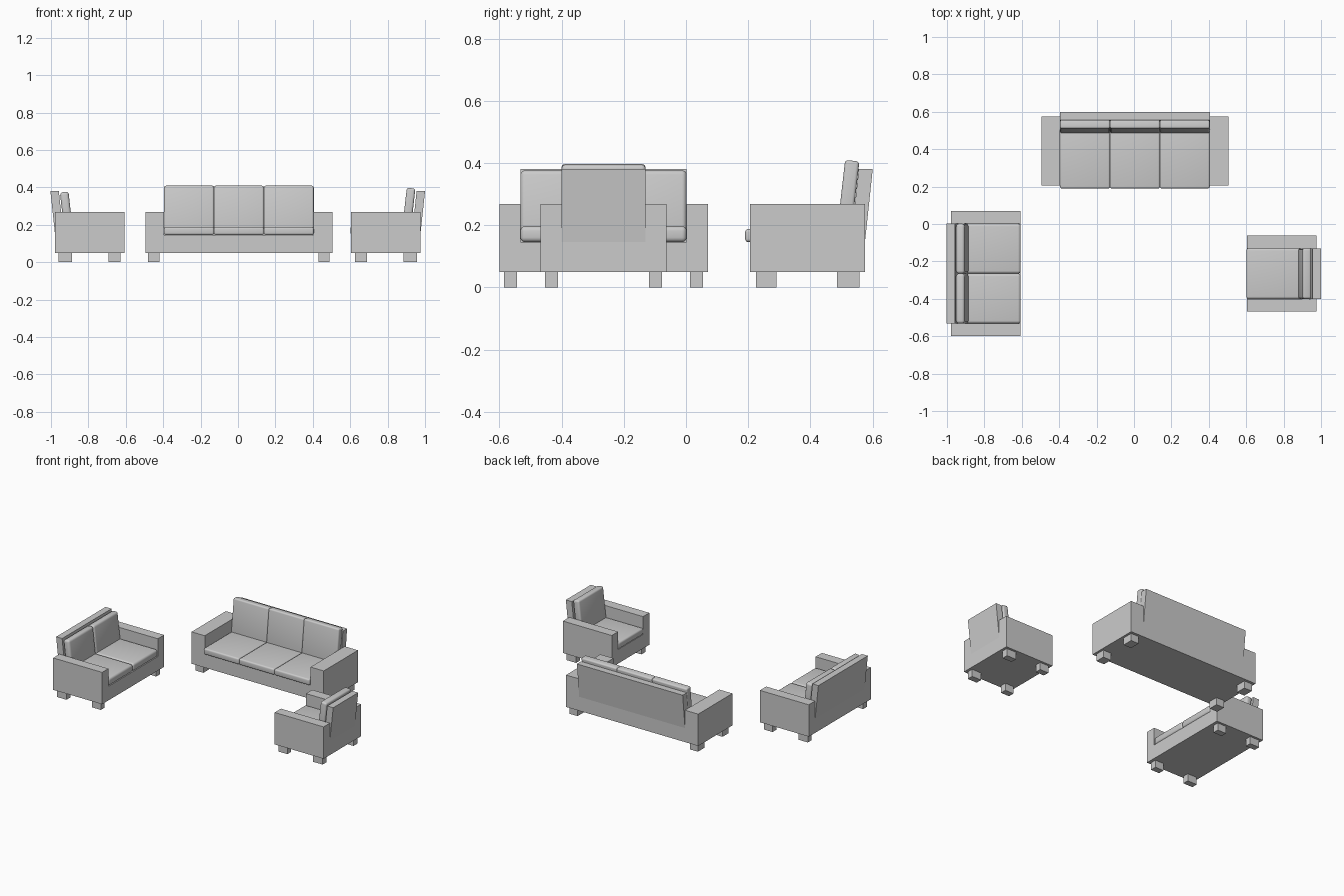
import bpy, bmesh
from math import radians
from mathutils import Matrix, Vector

if "Cube" in bpy.data.objects:
    bpy.data.objects.remove(bpy.data.objects["Cube"])

DEPTH, FLOOR, SEAT_Z, ARM_Z = 0.37, 0.05, 0.146, 0.268


def finish(name, bm, frame):
    bmesh.ops.recalc_face_normals(bm, faces=bm.faces)
    bm.transform(frame)
    me = bpy.data.meshes.new(name)
    bm.to_mesh(me)
    bm.free()
    ob = bpy.data.objects.new(name, me)
    bpy.context.collection.objects.link(ob)
    return ob


def box(name, frame, lo, hi):
    lo, hi = Vector(lo), Vector(hi)
    bm = bmesh.new()
    bmesh.ops.create_cube(bm, size=1)
    bm.transform(Matrix.Translation((lo + hi) / 2) @ Matrix.Diagonal((*(hi - lo), 1)))
    return finish(name, bm, frame)


def cushion(name, frame, center, size, radius, tilt=0):
    bm = bmesh.new()
    bmesh.ops.create_cube(bm, size=1)
    bm.transform(Matrix.Diagonal((*size, 1)))
    bmesh.ops.bevel(bm, geom=bm.edges[:], offset=radius, segments=4,
                    profile=0.5, affect='EDGES')
    bm.transform(Matrix.Translation(center) @ Matrix.Rotation(-tilt, 4, 'X'))
    ob = finish(name, bm, frame)
    bpy.ops.object.select_all(action='DESELECT')
    ob.select_set(True)
    bpy.context.view_layer.objects.active = ob
    bpy.ops.object.shade_smooth_by_angle(angle=radians(35))


def leaning_panel(name, frame, half, top):
    # side profile swept across the width
    profile = [(0.325, SEAT_Z), (DEPTH, SEAT_Z), (0.395, top), (0.35, top)]
    bm = bmesh.new()
    face = bm.faces.new([bm.verts.new((-half, y, z)) for y, z in profile])
    new = bmesh.ops.extrude_face_region(bm, geom=[face])['geom']
    bmesh.ops.translate(bm, vec=(2 * half, 0, 0),
                        verts=[v for v in new if isinstance(v, bmesh.types.BMVert)])
    finish(name, bm, frame)


def seating(kind, origin, turn, inner, arm, seats, overhang, seat_top, back_top, cushion_y,
            cushion_r, leg_w):
    # local frame: front edge of the frame at y = 0, facing -y
    f = Matrix.Translation((*origin, 0)) @ Matrix.Rotation(radians(turn), 4, 'Z')
    h = inner / 2
    box(f"{kind}_base", f, (-h, 0, FLOOR), (h, DEPTH, SEAT_Z))
    leaning_panel(f"{kind}_back", f, h, 0.38)
    # arms and legs on both sides
    for side, s in (("left", -1), ("right", 1)):
        xa, xb = sorted((s * h, s * (h + arm)))
        box(f"{kind}_{side}_arm", f, (xa, 0, FLOOR), (xb, DEPTH, ARM_Z))
        xa, xb = sorted((s * (h + arm - 0.015), s * (h + arm - 0.015 - leg_w)))
        box(f"{kind}_{side}_front_leg", f, (xa, 0.02, 0), (xb, 0.085, FLOOR))
        box(f"{kind}_{side}_back_leg", f, (xa, 0.28, 0), (xb, 0.352, FLOOR))
    # one seat and one back cushion per place
    w = inner / seats
    for i in range(seats):
        x = -h + w * (i + 0.5)
        cushion(f"{kind}_seat_cushion_{i + 1}", f,
                (x, (0.33 - overhang) / 2, (SEAT_Z + seat_top) / 2),
                (w, 0.33 + overhang, seat_top - SEAT_Z), cushion_r)
        height = back_top - 0.175
        cushion(f"{kind}_back_cushion_{i + 1}", f,
                (x, cushion_y, back_top - height / 2),
                (w, 0.046, height), cushion_r, radians(6.5))


seating("sofa", (0.005, 0.205), 0, 0.80, 0.10, 3, 0.015, 0.188, 0.408, 0.316, 0.010, 0.06)
seating("loveseat", (-0.608, -0.265), 90, 0.534, 0.068, 2, 0.002, 0.197, 0.376, 0.310, 0.015, 0.042)
seating("armchair", (0.605, -0.265), -90, 0.27, 0.068, 1, 0.004, 0.192, 0.396, 0.308, 0.012, 0.042)
